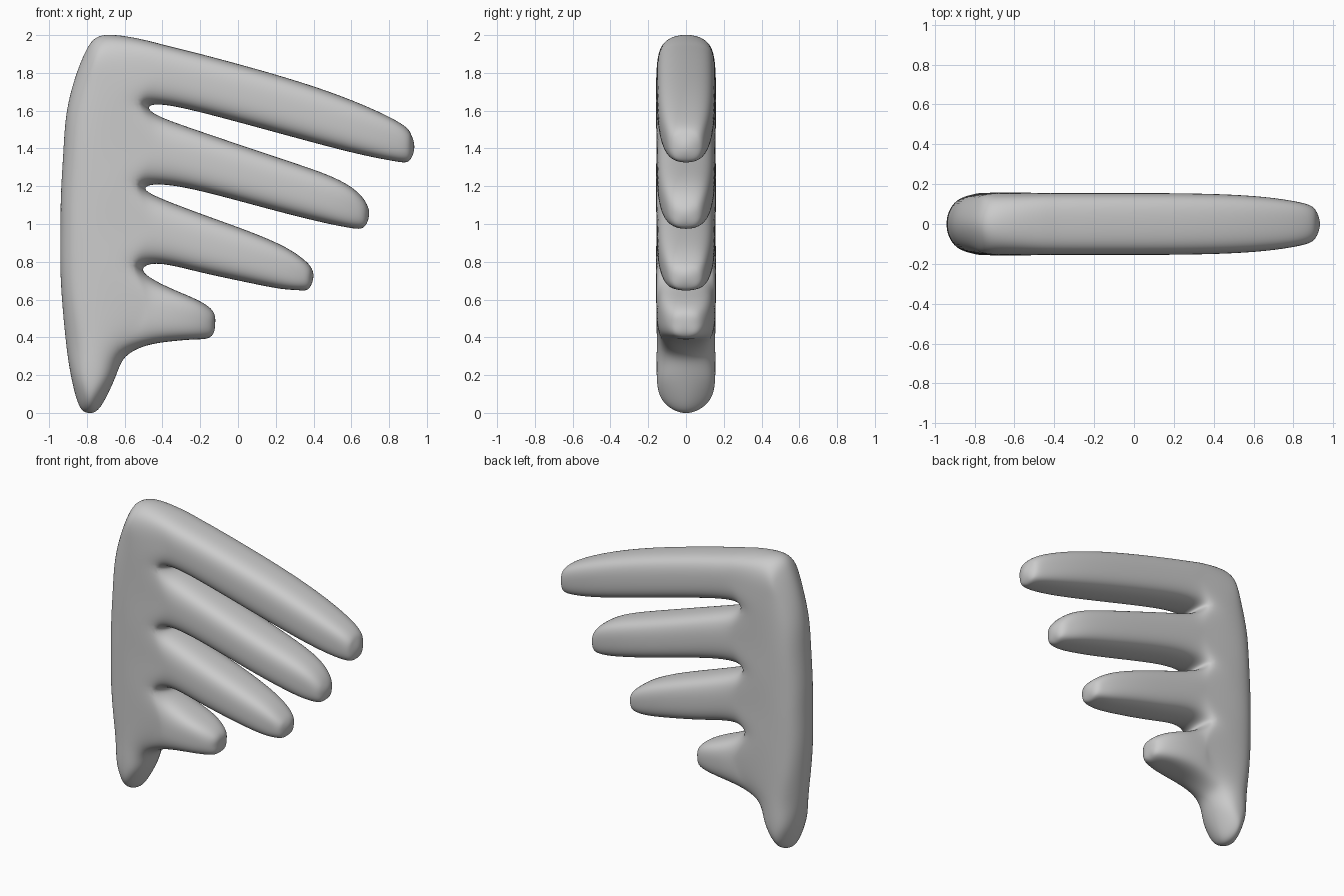
import bpy, bmesh
from mathutils import Vector

if "Cube" in bpy.data.objects:
    bpy.data.objects.remove(bpy.data.objects["Cube"])

Y = 0.155  # half thickness of the slab


def P(x, z, y=0.0):
    return Vector((x, -y, z))


def section(x1, z1, x2, z2, y):
    """Half of a rounded-square section, from upper rim to lower rim."""
    t, b = P(x1, z1), P(x2, z2)
    pts = [t.lerp(b, f) for f in (0, 0.1, 0.5, 0.9, 1)]
    for p, k in zip(pts, (0, 0.8, 1, 0.8, 0)):
        p.y = -y * k
    return pts


faces = []


def grid(rows):
    for a, b in zip(rows, rows[1:]):
        for i in range(len(a) - 1):
            faces.append((a[i], a[i + 1], b[i + 1], b[i]))


# Finger stations: upper edge x, z, lower edge x, z, half thickness; then tip
fingers = [
    ([(-.38, 1.945, -.415, 1.633, .155), (-.15, 1.887, -.2, 1.592, .155),
      (.3, 1.76, .25, 1.472, .153), (.65, 1.635, .62, 1.375, .137),
      (.86, 1.533, .83, 1.333, .105), (.915, 1.475, .905, 1.335, .07)], (.935, 1.405)),
    ([(-.415, 1.57, -.415, 1.21, .155), (-.2, 1.49, -.2, 1.175, .155),
      (.2, 1.355, .17, 1.078, .152), (.485, 1.255, .455, 1.007, .135),
      (.625, 1.175, .595, .98, .105), (.678, 1.11, .665, .983, .07)], (.695, 1.05)),
    ([(-.44, 1.15, -.415, .79, .155), (-.2, 1.055, -.2, .745, .153),
      (.06, .96, .04, .693, .145), (.25, .877, .22, .658, .125),
      (.35, .81, .32, .65, .1), (.386, .77, .373, .657, .07)], (.4, .72)),
    ([(-.455, .71, -.49, .355, .155), (-.335, .65, -.36, .378, .148),
      (-.21, .595, -.235, .389, .122), (-.135, .54, -.145, .403, .075)], (-.12, .475)),
]

# Rim and face points where the fingers meet the spine
gap_rim = [P(-.5, 1.975), P(-.47, 1.615), P(-.485, 1.193), P(-.5, .762), P(-.595, .295)]
gap_face = [P(-.51, 1.94, .124), P(-.53, 1.635, .145), P(-.545, 1.21, .145),
            P(-.56, .78, .145), P(-.635, .335, .125)]
root = [P(-.5, 1.8, Y), P(-.51, 1.405, Y), P(-.52, .98, Y), P(-.53, .55, Y)]

# Fingers with closed tips
for i, (stations, tip) in enumerate(fingers):
    rows = [[gap_rim[i], gap_face[i], root[i], gap_face[i + 1], gap_rim[i + 1]]]
    rows += [section(*s) for s in stations]
    grid(rows)
    t, tc, c, bc, b = rows[-1]
    e = P(*tip)
    faces += [(t, tc, c, e), (c, bc, b, e)]

# Spine, ending in a short leg
left = [P(*p) for p in ((-.8, 1.93), (-.865, 1.765), (-.908, 1.58), (-.925, 1.38),
                        (-.937, 1.16), (-.94, .97), (-.94, .76), (-.927, .54),
                        (-.907, .34), (-.88, .18), (-.84, .035))]
left_face = [P(-.77, 1.89, .115)] + [P(p.x + .05, p.z, .115) for p in left[1:9]]
left_face += [P(-.845, .18, .12), P(-.82, .07, .095)]
mid_x = (-.69, -.70, -.72, -.735, -.74, -.74, -.745, -.75, -.76, -.77, -.782)
mid_z = (1.945, 1.785, 1.61, 1.39, 1.18, .975, .765, .545, .345, .18, .06)
mid_y = (.124,) + (Y,) * 8 + (.153, .12)
middle = [P(*p) for p in zip(mid_x, mid_z, mid_y)]
right = []
for i in range(4):
    right += [gap_face[i], root[i]]
right += [gap_face[4], P(-.69, .185, .122), P(-.74, .07, .095)]
grid(list(zip(left, left_face, middle, right)))
foot = [left[10], P(-.787, 0), P(-.725, .035)]
grid([[left[0], P(-.7, 2.0), gap_rim[0]], [left_face[0], middle[0], right[0]]])
grid([[left_face[10], middle[10], right[10]], foot])
grid(list(zip(right[8:], [gap_rim[4], P(-.65, .19), foot[2]])))

# Both halves, welded along the rim
bm = bmesh.new()
for side in (1, -1):
    for f in faces:
        bm.faces.new([bm.verts.new((p.x, p.y * side, p.z)) for p in f])
bmesh.ops.remove_doubles(bm, verts=bm.verts[:], dist=0.0005)
bmesh.ops.recalc_face_normals(bm, faces=bm.faces[:])
mesh = bpy.data.meshes.new("wing")
bm.to_mesh(mesh)
bm.free()
wing = bpy.data.objects.new("wing", mesh)
bpy.context.collection.objects.link(wing)
for poly in mesh.polygons:
    poly.use_smooth = True
sub = wing.modifiers.new("smooth", 'SUBSURF')
sub.levels = sub.render_levels = 1

# Push the cage outwards until the smoothed surface passes through the points
target = [v.co.copy() for v in mesh.vertices]
for _ in range(7):
    bpy.context.view_layer.update()
    smooth = wing.evaluated_get(bpy.context.evaluated_depsgraph_get()).data
    now = [smooth.vertices[i].co.copy() for i in range(len(target))]
    for v, t, n in zip(mesh.vertices, target, now):
        v.co += (t - n) * 0.9
    mesh.update()
    wing.update_tag()
sub.levels = sub.render_levels = 3
